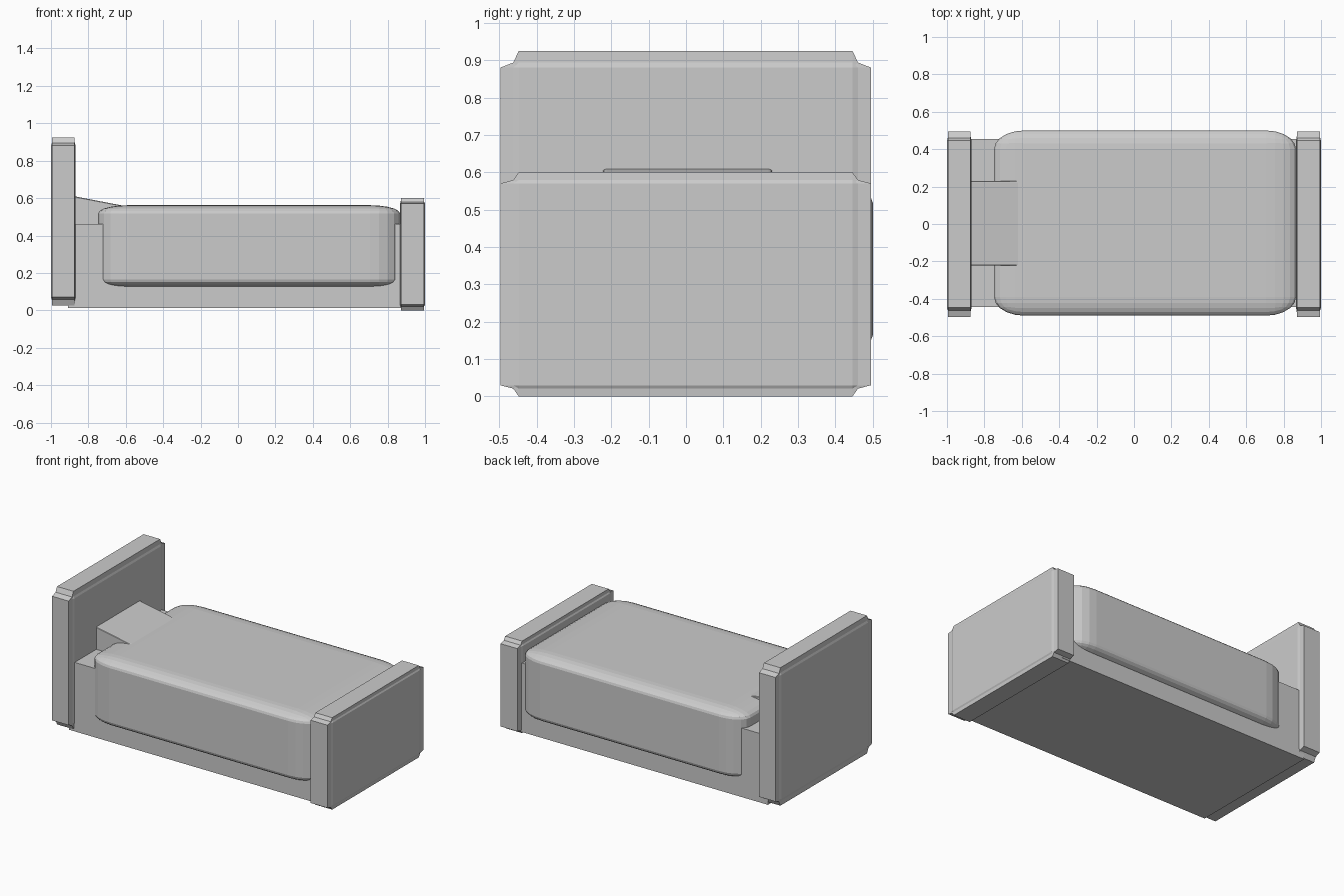
import bpy
from mathutils import Vector

if "Cube" in bpy.data.objects:
    bpy.data.objects.remove(bpy.data.objects["Cube"])


def box(name, lo, hi, bevel=0.0, segments=1, profile=0.5, tilt=0.0):
    """Box between two corners; the bevel is a fraction of each side length."""
    lo, hi = Vector(lo), Vector(hi)
    bpy.ops.mesh.primitive_cube_add(size=1, location=(lo + hi) / 2)
    obj = bpy.context.object
    obj.name = name
    obj.scale = hi - lo
    obj.rotation_euler.y = tilt
    if bevel:
        mod = obj.modifiers.new("edge_bevel", 'BEVEL')
        mod.width = bevel
        mod.segments = segments
        mod.profile = profile
        mod.limit_method = 'NONE'
    return obj


# End boards with stepped concave edges
for name, lo, hi in (
    ("headboard", (-1.0, -0.497, 0.025), (-0.868, 0.495, 0.925)),
    ("footboard", (0.865, -0.497, 0.0), (1.0, 0.495, 0.6)),
):
    box(name, lo, hi, bevel=0.05, segments=2, profile=0.09)

# Bed base between the boards
box("bed_base", (-0.91, -0.445, 0.012), (0.93, 0.455, 0.462))

# Rounded blanket draped over the base
box("blanket", (-0.748, -0.49, 0.12), (0.866, 0.5, 0.562), bevel=0.1, segments=5)

# Pillow sloping down from the headboard
box("pillow", (-0.935, -0.222, 0.40), (-0.565, 0.23, 0.584),
    bevel=0.02, segments=2, tilt=0.19)
